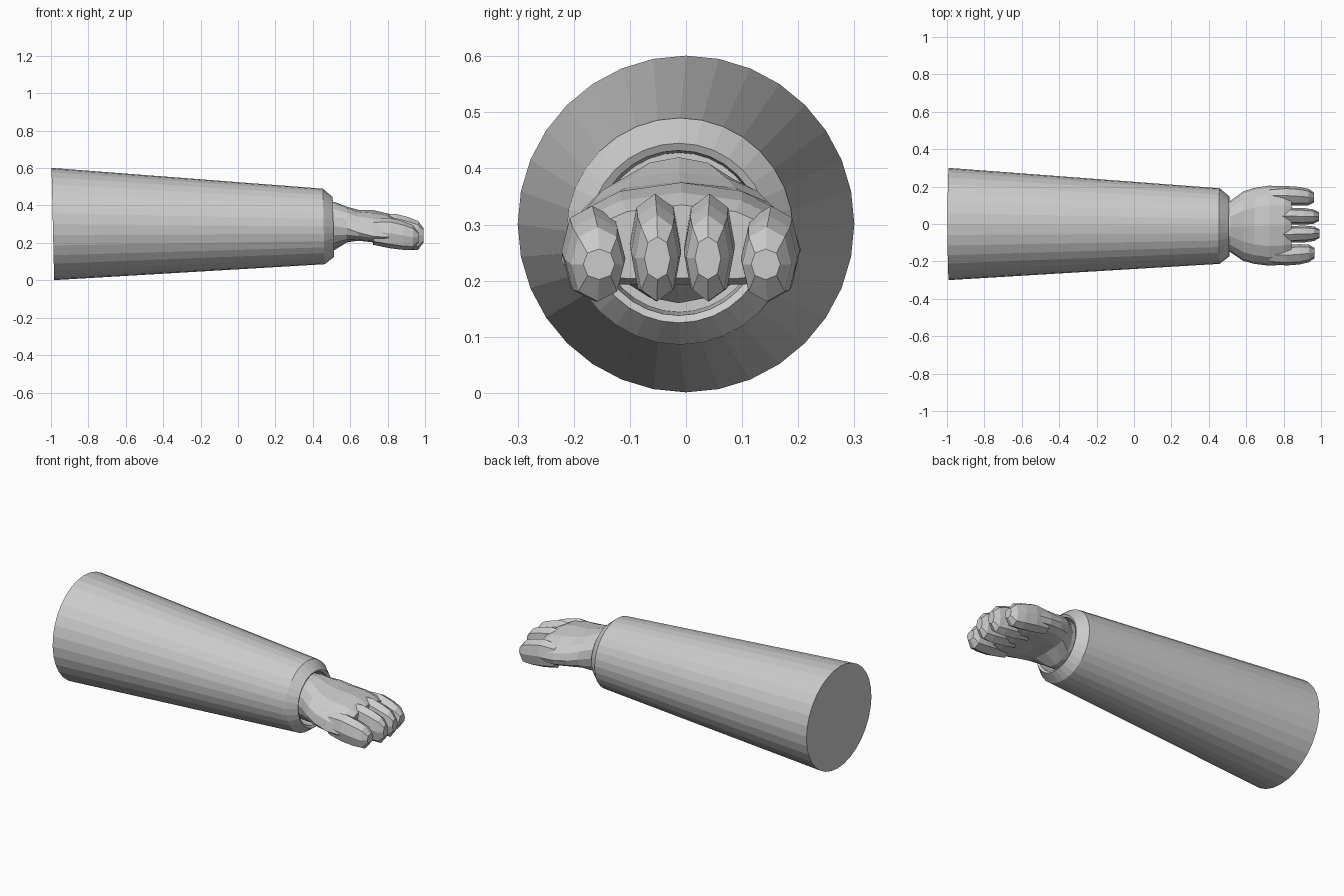
import bpy, bmesh
from math import sin, cos, pi, copysign

if "Cube" in bpy.data.objects:
    bpy.data.objects.remove(bpy.data.objects["Cube"])


def loft(name, rings):
    """Skin a list of equal-length point rings and cap both ends."""
    bm = bmesh.new()
    rows = [[bm.verts.new(p) for p in r] for r in rings]
    n = len(rows[0])
    for a, b in zip(rows, rows[1:]):
        for i in range(n):
            j = (i + 1) % n
            bm.faces.new((a[i], a[j], b[j], b[i]))
    bm.faces.new(rows[0])
    bm.faces.new(rows[-1])
    bmesh.ops.recalc_face_normals(bm, faces=bm.faces)
    me = bpy.data.meshes.new(name)
    bm.to_mesh(me)
    bm.free()
    ob = bpy.data.objects.new(name, me)
    bpy.context.collection.objects.link(ob)
    return ob


def ring(x, y, z, hw, hh, n, power=1.0, tilt=0.0, arch=0.0, hollow=0.0):
    """Superellipse ring across x; arch drops the sides, hollow lifts the underside."""
    pts = []
    for i in range(n):
        a = 2 * pi * i / n
        c, s = cos(a), sin(a)
        u = copysign(abs(c) ** power, c)
        v = copysign(abs(s) ** power, s)
        dz = hh * v
        if s > 0:
            dz -= arch * u * u
        elif s < -0.01:
            dz += hollow * (1 - u * u)
        else:
            dz -= arch * 0.5
        pts.append((x - tilt * v, y + hw * u, z + dz))
    return pts


# Sleeve: tapered tube, chamfered cuff and recessed opening
sleeve = [(-0.993, 0, 0.301, 0.300), (0.455, -0.011, 0.288, 0.202),
          (0.507, -0.013, 0.285, 0.160), (0.500, -0.013, 0.285, 0.147),
          (0.400, -0.012, 0.286, 0.142)]
loft("sleeve", [ring(x, y, z, r, r, 32, tilt=0.007 * r / 0.3)
                for x, y, z, r in sleeve])

# Palm: round wrist widening to a flattened, arched hand
palm = [(0.41, -0.013, 0.287, 0.125, 0.125, 1.0, 0, 0),
        (0.51, -0.013, 0.290, 0.136, 0.130, 1.0, 0, 0),
        (0.58, -0.012, 0.288, 0.185, 0.105, 0.85, 0.01, 0.02),
        (0.64, -0.010, 0.280, 0.203, 0.097, 0.75, 0.025, 0.03),
        (0.72, -0.009, 0.275, 0.214, 0.100, 0.70, 0.04, 0.03),
        (0.80, -0.008, 0.265, 0.210, 0.092, 0.70, 0.035, 0.02),
        (0.84, -0.008, 0.260, 0.190, 0.075, 0.70, 0.03, 0.02)]
loft("palm", [ring(x, y, z, w, h, 16, p, 0, a, b)
              for x, y, z, w, h, p, a, b in palm])

# Fingers: centre y, half width, tip x, vertical drop, inward lean
fingers = [("index_finger", -0.167, 0.056, 0.962, 0.018, 0.012),
           ("middle_finger", -0.055, 0.046, 0.990, 0.0, 0.004),
           ("ring_finger", 0.042, 0.046, 0.986, 0.0, -0.003),
           ("little_finger", 0.152, 0.052, 0.960, 0.018, -0.010)]
stations = [(-0.24, 0.270, 0.80, 0.080, 0), (-0.15, 0.263, 0.98, 0.092, 0),
            (-0.08, 0.250, 0.97, 0.087, 0.4), (-0.03, 0.240, 0.84, 0.077, 0.8),
            (0.0, 0.240, 0.50, 0.038, 1)]
for name, y, w, tip, drop, lean in fingers:
    loft(name, [ring(tip + dx, y + lean * k, z - drop * 0.6, w * f,
                     h - drop * 0.6, 8, 0.9)
                for dx, z, f, h, k in stations])

# Centre the whole arm on x (tip and base already span two units)
for ob in bpy.data.objects:
    ob.location.x = 0.003
